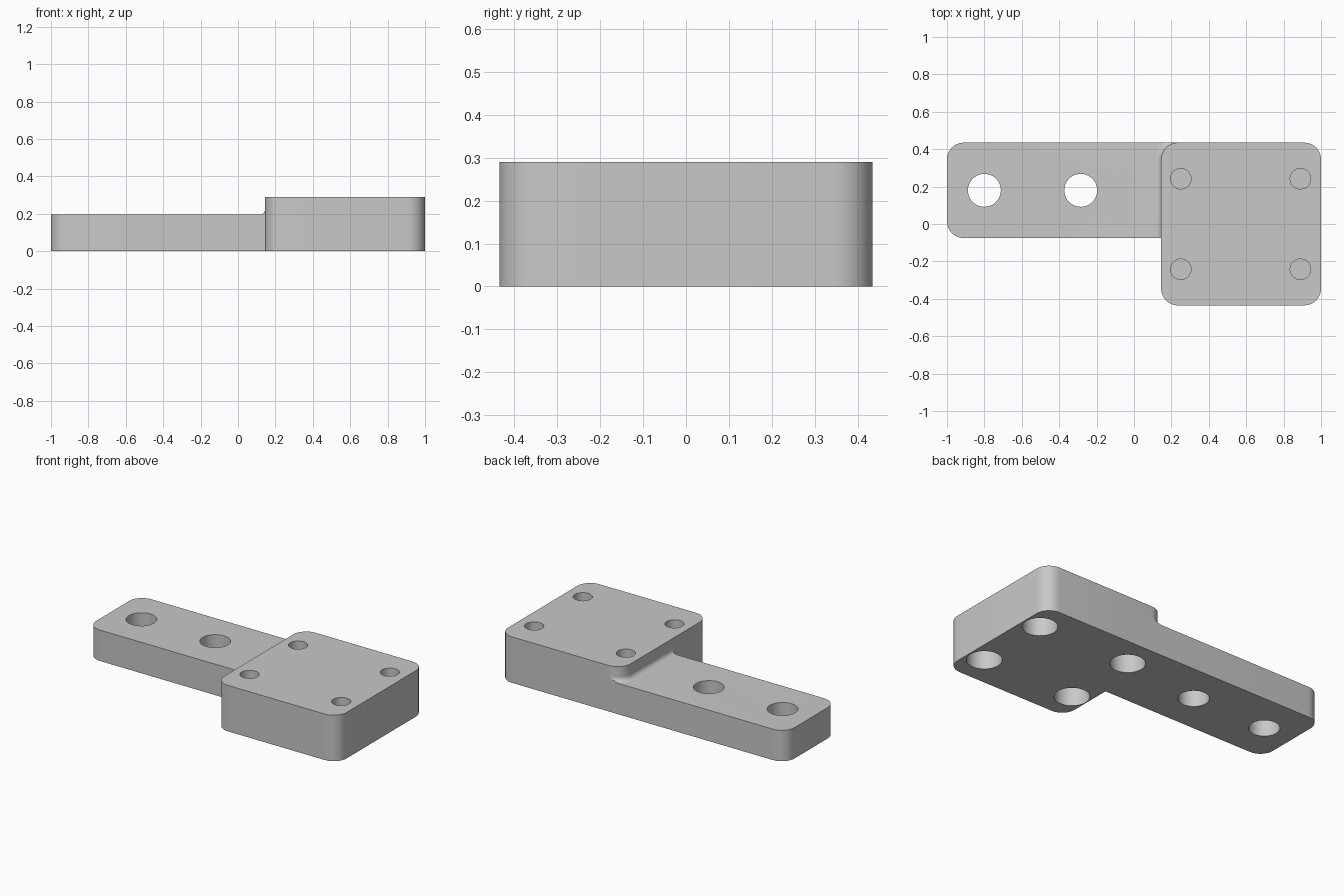
import bpy, bmesh
from math import pi, sin, cos, radians

cube = bpy.data.objects.get("Cube")
if cube:
    bpy.data.objects.remove(cube, do_unlink=True)

grey = bpy.data.materials.new("light grey")
grey.use_nodes = True
GREY = (0.58, 0.58, 0.58, 1)
grey.diffuse_color = GREY
grey.node_tree.nodes["Principled BSDF"].inputs["Base Color"].default_value = GREY

ARM_TOP, TOP, HALF = 0.195, 0.29, 0.435
CORNER, FILLET = 0.09, 0.03
ARM = (-1.0, 0.6, -0.075, HALF)
BLOCK = (0.145, 1.0, -HALF, HALF)


def outline(x0, x1, y0, y1, r, grow=0, seg=10):
    """Rounded rectangle, optionally offset outwards."""
    pts = []
    for i, (x, y) in enumerate([(x1 - r, y1 - r), (x0 + r, y1 - r),
                                (x0 + r, y0 + r), (x1 - r, y0 + r)]):
        for k in range(seg + 1):
            a = pi / 2 * (i + k / seg)
            pts.append((x + (r + grow) * cos(a), y + (r + grow) * sin(a)))
    return pts


def loft(name, sections):
    """Closed solid through a stack of (z, outline) sections."""
    bm = bmesh.new()
    rings = [[bm.verts.new((x, y, z)) for x, y in pts] for z, pts in sections]
    n = len(rings[0])
    for low, high in zip(rings, rings[1:]):
        for i in range(n):
            j = (i + 1) % n
            bm.faces.new((low[i], low[j], high[j], high[i]))
    bm.faces.new(rings[0][::-1])
    bm.faces.new(rings[-1])
    mesh = bpy.data.meshes.new(name)
    bm.to_mesh(mesh)
    bm.free()
    obj = bpy.data.objects.new(name, mesh)
    bpy.context.collection.objects.link(obj)
    mesh.materials.append(grey)
    return obj


def prism(name, pts, z0, z1):
    return loft(name, [(z0, pts), (z1, pts)])


def boolean(target, tool, operation):
    """Apply a boolean and discard the tool."""
    mod = target.modifiers.new(operation, 'BOOLEAN')
    mod.operation, mod.object, mod.solver = operation, tool, 'EXACT'
    bpy.context.view_layer.objects.active = target
    bpy.ops.object.modifier_apply(modifier=mod.name)
    bpy.data.objects.remove(tool, do_unlink=True)


def drill(target, x, y, r, z0, z1, seg=48):
    pts = [(x + r * cos(2 * pi * i / seg), y + r * sin(2 * pi * i / seg))
           for i in range(seg)]
    boolean(target, prism("drill", pts, z0, z1), 'DIFFERENCE')


# Concave fillet hugging the block, trimmed to the arm's width
sections = [(0.15, outline(*BLOCK, CORNER, FILLET))]
for k in range(9):
    a = pi / 2 * k / 8
    sections.append((ARM_TOP + FILLET * (1 - cos(a)),
                     outline(*BLOCK, CORNER, FILLET * (1 - sin(a)))))
fillet = loft("fillet", sections)
boolean(fillet, prism("trim", outline(*ARM, CORNER), 0.1, TOP), 'INTERSECT')

# Arm and block joined into one bracket
bracket = prism("mounting_bracket", outline(*ARM, CORNER), 0, ARM_TOP)
boolean(bracket, prism("block", outline(*BLOCK, CORNER), 0, TOP), 'UNION')
boolean(bracket, fillet, 'UNION')

# Through holes in the arm
for x in (-0.8, -0.285):
    drill(bracket, x, 0.18, 0.088, -0.1, 0.4)

# Screw holes from above, wider pockets from below, thin web between
for x in (0.25, 0.89):
    for y in (-0.242, 0.242):
        drill(bracket, x, y, 0.055, 0.175, 0.4)
        drill(bracket, x, y, 0.1, -0.1, 0.16)

bpy.ops.object.select_all(action='DESELECT')
bracket.select_set(True)
bpy.context.view_layer.objects.active = bracket
bpy.ops.object.shade_smooth_by_angle(angle=radians(30))
